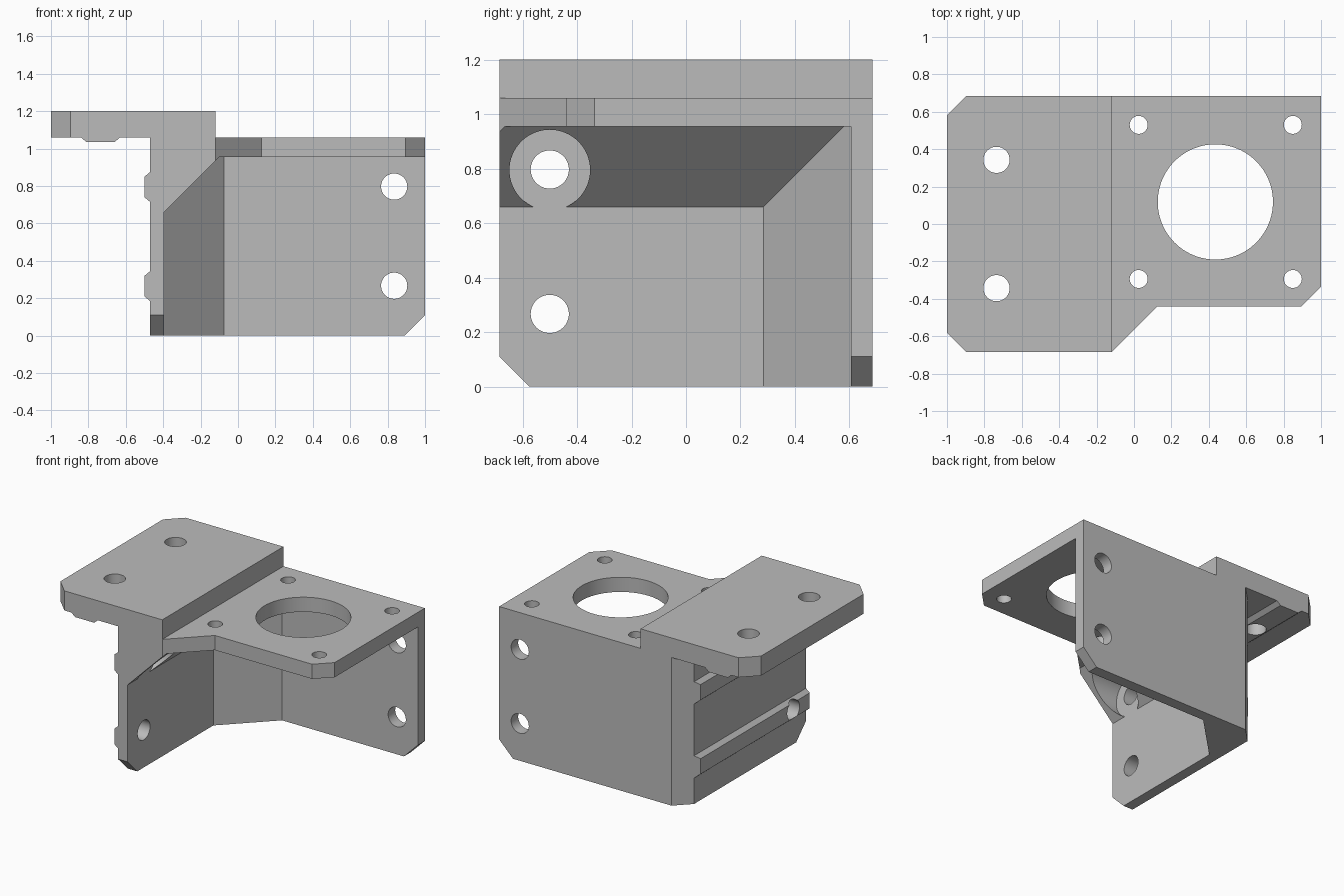
import bpy, bmesh, math
from mathutils import Vector, Matrix

cube = bpy.data.objects.get("Cube")
if cube:
    bpy.data.objects.remove(cube, do_unlink=True)

# One plain grey for the whole part
grey = bpy.data.materials.new("plain_grey")
grey.use_nodes = True
colour = (0.5, 0.5, 0.5, 1)
grey.diffuse_color = colour
grey.node_tree.nodes["Principled BSDF"].inputs["Base Color"].default_value = colour

# Map profile (u, v) and depth w to world axes
AXES = {
    "x": lambda u, v, w: (w, u, v),
    "y": lambda u, v, w: (u, w, v),
    "z": lambda u, v, w: (u, v, w),
}


def prism(name, axis, profile, start, end):
    """Extrude a 2D profile along an axis."""
    bm = bmesh.new()
    face = bm.faces.new([bm.verts.new(AXES[axis](u, v, start)) for u, v in profile])
    move = Vector(AXES[axis](0, 0, end - start))
    ext = bmesh.ops.extrude_face_region(bm, geom=[face], use_keep_orig=True)
    bmesh.ops.translate(bm, vec=move,
                        verts=[g for g in ext["geom"] if isinstance(g, bmesh.types.BMVert)])
    bmesh.ops.recalc_face_normals(bm, faces=bm.faces)
    mesh = bpy.data.meshes.new(name)
    bm.to_mesh(mesh)
    bm.free()
    mesh.materials.append(grey)
    obj = bpy.data.objects.new(name, mesh)
    bpy.context.collection.objects.link(obj)
    return obj


def rod(name, axis, centre, radius, start, end, sides=64):
    ring = [(centre[0] + radius * math.cos(2 * math.pi * i / sides),
             centre[1] + radius * math.sin(2 * math.pi * i / sides)) for i in range(sides)]
    return prism(name, axis, ring, start, end)


def combine(target, other, operation):
    mod = target.modifiers.new(operation.lower(), "BOOLEAN")
    mod.operation = operation
    mod.solver = "EXACT"
    mod.object = other
    bpy.context.view_layer.objects.active = target
    bpy.ops.object.modifier_apply(modifier=mod.name)
    bpy.data.objects.remove(other, do_unlink=True)


BACK, FRONT = 0.685, -0.685
OUT, IN = -0.47, -0.395        # side wall faces
PLATE, TOP = 1.06, 1.2         # top of motor plate and of flange


def rib(z):
    """Locating rib on the outer face of the side wall."""
    return [(OUT, z - 0.08), (OUT - 0.03, z - 0.055), (OUT - 0.03, z + 0.055), (OUT, z + 0.08)]


# Side wall, mounting flange, ribs and sloped gusset in one profile
section = [(-1, TOP), (-0.12, TOP), (-0.12, 1.0), (-0.1, 1.0), (-0.1, 0.955), (IN, 0.66),
           (IN, 0), (OUT, 0)] + rib(0.265) + rib(0.795) + [
           (OUT, PLATE), (-0.63, PLATE), (-0.66, 1.035), (-0.81, 1.035), (-0.84, PLATE), (-1, PLATE)]
bracket = prism("motor_bracket", "y", section, FRONT, BACK)

# Back wall, corner gusset and motor plate
combine(bracket, prism("back_wall", "y",
        [(-0.43, 0), (0.89, 0), (1, 0.11), (1, 1.0), (-0.43, 1.0)], 0.605, BACK), "UNION")
combine(bracket, prism("corner_gusset", "z",
        [(-0.43, 0.25), (IN, 0.285), (-0.075, 0.605), (-0.04, 0.64), (-0.43, 0.64)], 0, 1.0), "UNION")
combine(bracket, prism("motor_plate", "z",
        [(-0.2, FRONT), (1, FRONT), (1, BACK), (-0.2, BACK)], 0.955, PLATE), "UNION")

# Trim the plate front, the wall corners and the flange corners
cutters = [
    prism("plate_trim", "z", [(-0.12, -0.8), (1.1, -0.8), (1.1, -0.235), (0.895, -0.44),
                              (0.125, -0.44), (-0.12, FRONT)], 0.9, 1.1),
    prism("wall_foot_trim", "x", [(-0.785, 0.21), (-0.475, -0.1), (-0.785, -0.1)], -0.6, -0.3),
    prism("wall_corner_trim", "z", [(-0.57, 0.48), (-0.26, 0.79), (-0.57, 0.79)], -0.1, 1.06),
]
for s in (-1, 1):
    cutters.append(prism("flange_trim", "z", [(-1.1, s * 0.48), (-0.79, s * 0.79),
                                              (-1.1, s * 0.79)], 1.0, 1.3))
    cutters.append(rod("flange_hole", "z", (-0.735, s * 0.343), 0.07, 0.9, 1.3))

# Screw holes in both walls, with a clearance bore through the slope
for z in (0.267, 0.797):
    cutters.append(rod("side_hole", "x", (-0.5, z), 0.07, -0.6, -0.3))
    cutters.append(rod("back_hole", "y", (0.835, z), 0.07, 0.5, 0.8))
cutters.append(rod("clearance_bore", "x", (-0.5, 0.795), 0.148, IN, 0.05))

# Motor opening and its four screws
cutters.append(rod("motor_opening", "z", (0.435, 0.118), 0.308, 0.8, 1.3, 96))
for sx in (-1, 1):
    for sy in (-1, 1):
        cutters.append(rod("motor_screw", "z", (0.437 + sx * 0.412, 0.118 + sy * 0.412),
                           0.048, 0.8, 1.3, 48))
for cutter in cutters:
    combine(bracket, cutter, "DIFFERENCE")

bpy.ops.object.select_all(action="DESELECT")
bracket.select_set(True)
bpy.context.view_layer.objects.active = bracket
bpy.ops.object.shade_smooth_by_angle(angle=math.radians(25))
